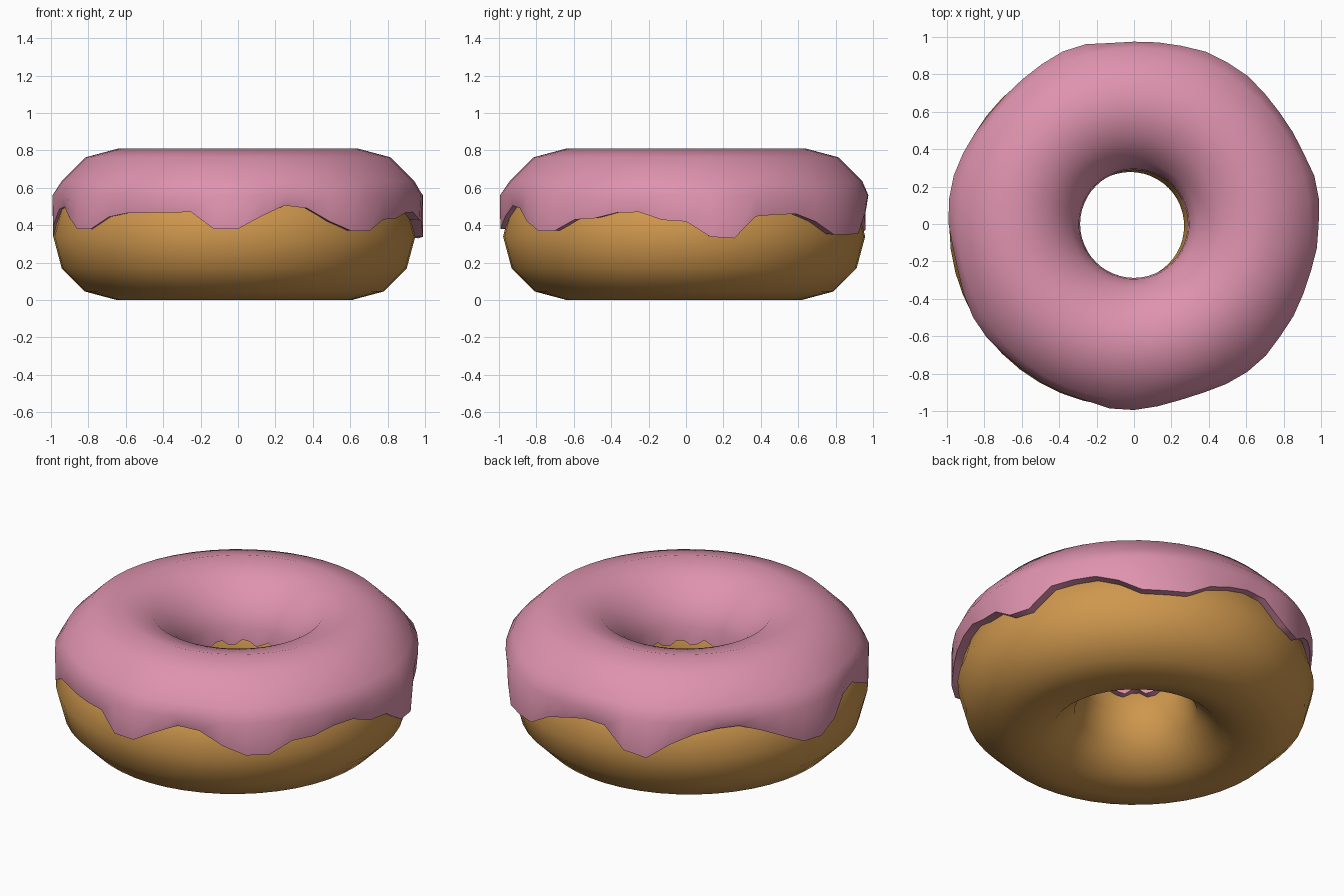
import bpy, bmesh, math

if "Cube" in bpy.data.objects:
    bpy.data.objects.remove(bpy.data.objects["Cube"])

SEG = 48


def material(name, rgb):
    m = bpy.data.materials.new(name)
    m.diffuse_color = (*rgb, 1)
    m.use_nodes = True
    m.node_tree.nodes["Principled BSDF"].inputs["Base Color"].default_value = m.diffuse_color
    return m


def sweep(name, profile, mat, shift=(0, 0), closed=False, sharp=75):
    """Revolve a profile function: angle in degrees -> list of (radius, z)."""
    bm = bmesh.new()
    rings = []
    for i in range(SEG):
        deg = i * 360 / SEG
        a = math.radians(deg)
        rings.append([bm.verts.new((r * math.cos(a) + shift[0], r * math.sin(a) + shift[1], z))
                      for r, z in profile(deg)])
    n = len(rings[0])
    for i in range(SEG):
        p, q = rings[i], rings[(i + 1) % SEG]
        for j in range(n if closed else n - 1):
            k = (j + 1) % n
            bm.faces.new((p[j], q[j], q[k], p[k]))
    me = bpy.data.meshes.new(name)
    bm.to_mesh(me)
    bm.free()
    me.materials.append(mat)
    for f in me.polygons:
        f.use_smooth = True
    me.set_sharp_from_angle(angle=math.radians(sharp))
    ob = bpy.data.objects.new(name, me)
    bpy.context.collection.objects.link(ob)
    return ob


# Height of the dripping outer edge of the icing: (degrees around, z)
DRIPS = [(0, .42), (6, .34), (15, .33), (23, .455), (38, .46), (44, .43), (51, .35), (67, .35),
         (75, .43), (85, .48), (96, .51), (107, .345), (115, .345), (122, .46), (136, .51),
         (143, .51), (152, .455), (166, .34), (175, .34), (188, .49), (196, .50), (209, .38),
         (218, .38), (225, .445), (232, .465), (255, .47), (262, .38), (270, .38), (276, .43),
         (282, .505), (291, .505), (297, .45), (305, .37), (316, .37), (322, .43), (333, .44),
         (338, .47), (345, .47), (351, .43), (360, .42)]


def drip(deg):
    for (a, z0), (b, z1) in zip(DRIPS, DRIPS[1:]):
        if a <= deg <= b:
            return z0 + (z1 - z0) * (deg - a) / (b - a)


def dough_profile(deg):
    return [(.628 + .34 * math.cos(t * math.pi / 6), .34 + .34 * math.sin(t * math.pi / 6))
            for t in range(12)]


def icing_profile(deg):
    z = drip(deg)
    d = min(1, max(0, (.51 - z) / .15))          # 0 in the gaps, 1 at a full drip
    edge = .957 + .041 * d
    pts = [(edge - .08, z + .005), (edge, z), (.972 + .026 * d, .56)]
    for t in (30, 60, 90, 120, 150):
        a = math.radians(t)
        pts.append((.64 + .35 * math.cos(a), .46 + .35 * math.sin(a)))
    zi = .45 + .02 * math.sin(math.radians(deg * 13))
    return pts + [(.295, .54), (.288, zi), (.34, zi + .005)]


sweep("dough_ring", dough_profile, material("golden dough", (.62, .31, .075)),
      shift=(-.02, -.01), closed=True)
sweep("icing", icing_profile, material("pink icing", (.73, .29, .42)))
